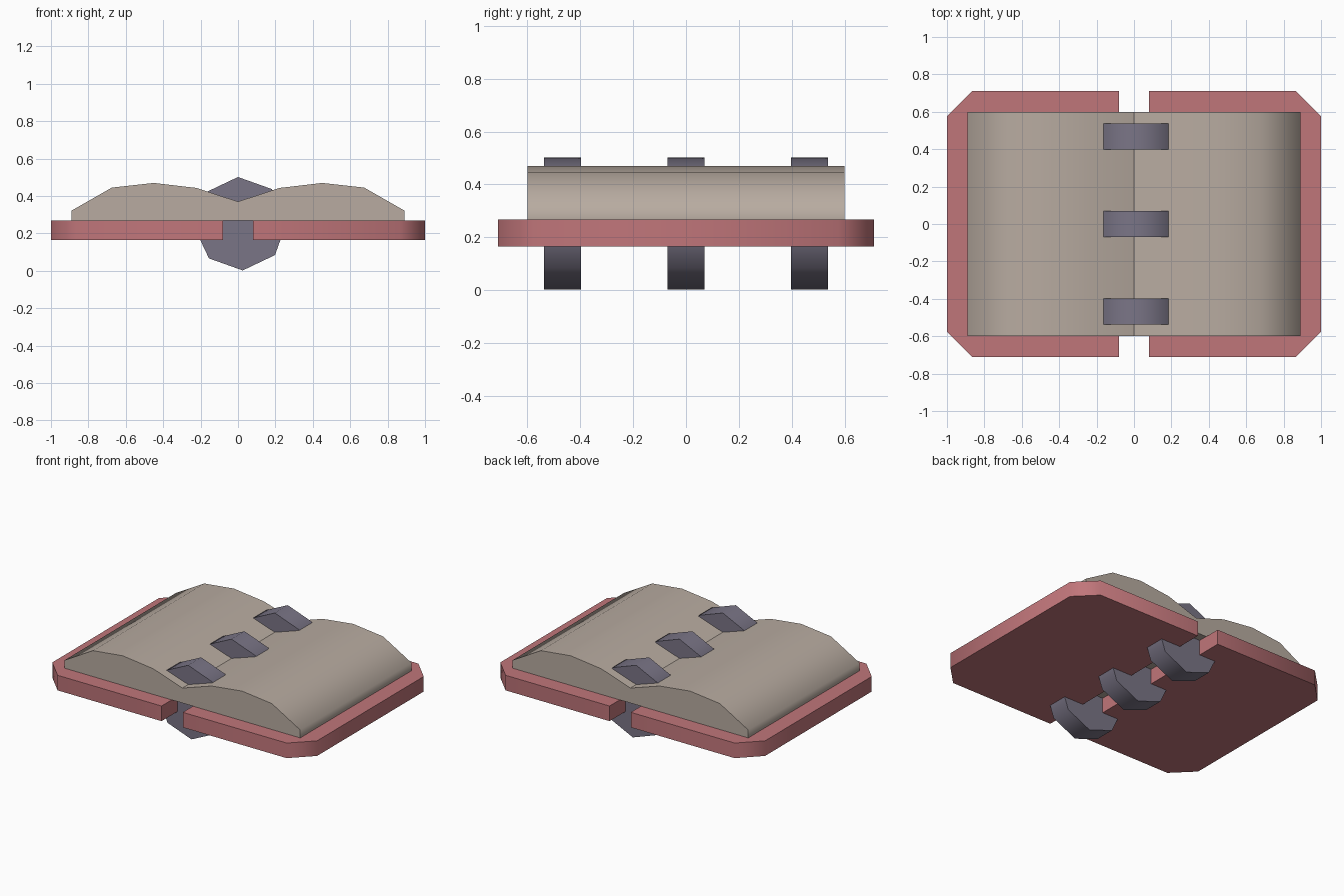
import bpy
import bmesh
from math import radians, cos, sin, pi
from mathutils import Vector

cube = bpy.data.objects.get("Cube")
if cube:
    bpy.data.objects.remove(cube, do_unlink=True)


def make_material(name, rgb):
    mat = bpy.data.materials.new(name)
    mat.use_nodes = True
    mat.diffuse_color = (*rgb, 1)
    mat.node_tree.nodes["Principled BSDF"].inputs["Base Color"].default_value = (*rgb, 1)
    return mat


red = make_material("cover red", (0.53, 0.18, 0.195))
cream = make_material("page cream", (0.48, 0.41, 0.355))
steel = make_material("ring grey", (0.195, 0.178, 0.24))


def prism(name, outline, direction, mat, limit):
    """Extrude a closed outline; shade smooth across gentle convex edges only."""
    bm = bmesh.new()
    cap = bm.faces.new([bm.verts.new(p) for p in outline])
    out = bmesh.ops.extrude_face_region(bm, geom=[cap], use_keep_orig=True)
    moved = [v for v in out["geom"] if isinstance(v, bmesh.types.BMVert)]
    bmesh.ops.translate(bm, verts=moved, vec=Vector(direction))
    bmesh.ops.recalc_face_normals(bm, faces=bm.faces[:])
    bm.normal_update()
    for f in bm.faces:
        f.smooth = True
    for e in bm.edges:
        e.smooth = e.is_convex and e.calc_face_angle(pi) < radians(limit)
    mesh = bpy.data.meshes.new(name)
    bm.to_mesh(mesh)
    bm.free()
    mesh.materials.append(mat)
    obj = bpy.data.objects.new(name, mesh)
    bpy.context.collection.objects.link(obj)
    return obj


# Cover boards with clipped outer corners and a gap along the spine
half = [(0.08, 0.71), (0.865, 0.71), (1.0, 0.575)]
board = half + [(x, -y) for x, y in reversed(half)]
for side, sign in (("left", 1), ("right", -1)):
    prism(side + "_cover", [(sign * x, y, 0.165) for x, y in board],
          (0, 0, 0.103), red, 50)

# Arched page block with a sharp valley in the middle
arch = [(0.22, 0.443), (0.45, 0.47), (0.675, 0.445), (0.89, 0.322), (0.89, 0.268)]
profile = [(-x, z) for x, z in reversed(arch)] + [(0, 0.37)] + arch
prism("pages", [(x, -0.6, z) for x, z in profile], (0, 1.2, 0), cream, 70)

# Three eight-sided binder rings
width, radius = 0.14, 0.25
for name, y in (("front_ring", -0.467), ("middle_ring", 0), ("back_ring", 0.467)):
    angles = [radians(2.9) + i * pi / 4 for i in range(8)]
    prism(name, [(0.0125 + radius * cos(a), y - width / 2, 0.252 + radius * sin(a))
                 for a in angles], (0, width, 0), steel, 50)
